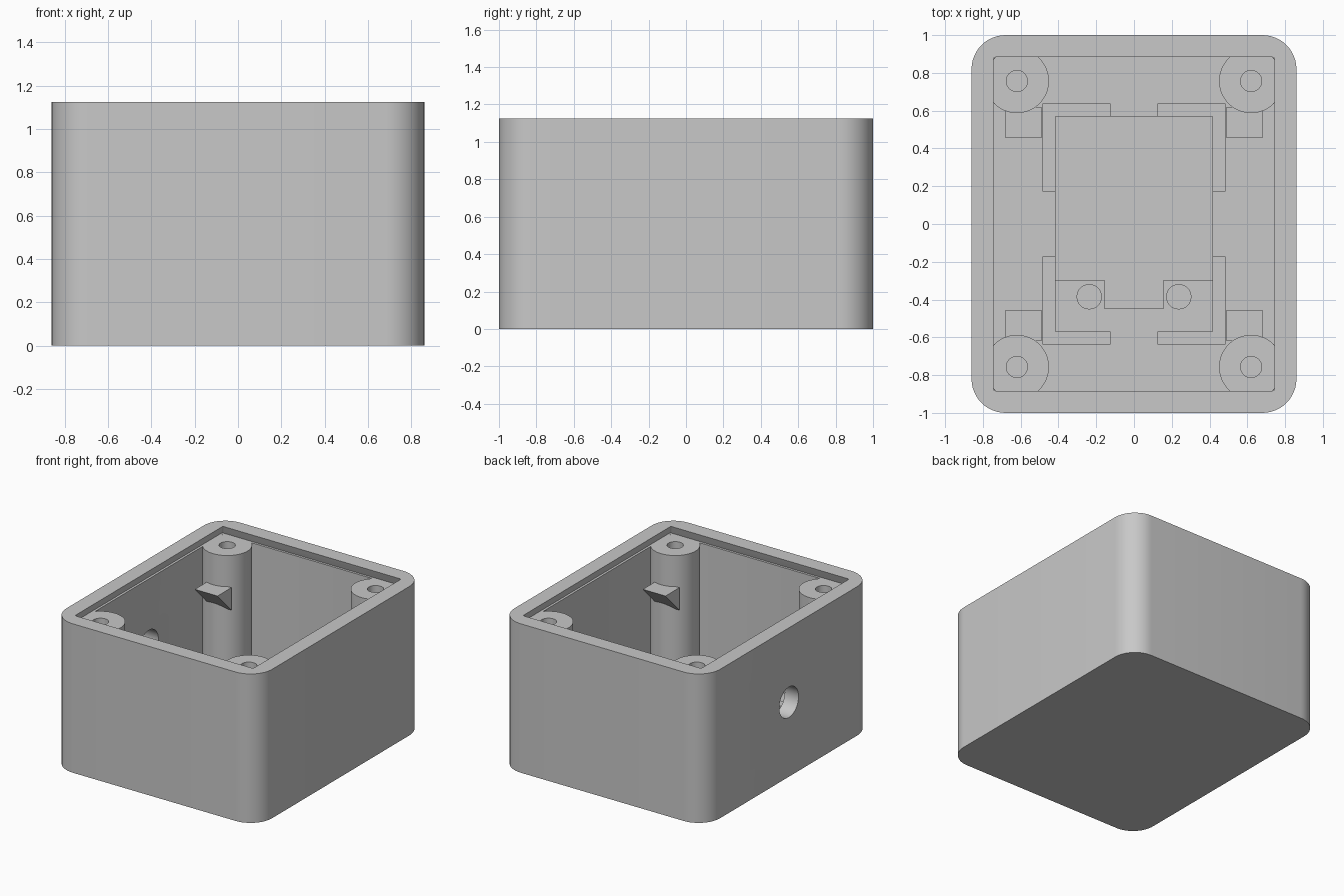
import bpy, bmesh
from math import sin, cos, pi, radians
from mathutils import Vector

cube = bpy.data.objects.get("Cube")
if cube:
    bpy.data.objects.remove(cube, do_unlink=True)

grey = bpy.data.materials.new("plain grey")
grey.use_nodes = True
grey.diffuse_color = (0.58, 0.58, 0.58, 1)
grey.node_tree.nodes["Principled BSDF"].inputs["Base Color"].default_value = grey.diffuse_color

HEIGHT, FLOOR, LEDGE = 1.125, 0.12, 1.065
CAV_X, CAV_Y = 0.745, 0.883
POST_X, POST_Y = 0.62, 0.757
SIGNS = [(sx, sy) for sx in (-1, 1) for sy in (-1, 1)]


def loft(name, bottom, top):
    """Closed solid between two matching loops of points."""
    bm = bmesh.new()
    lo = [bm.verts.new(p) for p in bottom]
    hi = [bm.verts.new(p) for p in top]
    bm.faces.new(lo)
    bm.faces.new(hi)
    for i in range(len(lo)):
        j = (i + 1) % len(lo)
        bm.faces.new((lo[i], lo[j], hi[j], hi[i]))
    bmesh.ops.recalc_face_normals(bm, faces=bm.faces)
    mesh = bpy.data.meshes.new(name)
    bm.to_mesh(mesh)
    bm.free()
    mesh.materials.append(grey)
    obj = bpy.data.objects.new(name, mesh)
    bpy.context.collection.objects.link(obj)
    return obj


def prism(name, outline, z0, z1):
    return loft(name, [(x, y, z0) for x, y in outline], [(x, y, z1) for x, y in outline])


def circle(cx, cy, r, n=48):
    return [(cx + r * cos(2 * pi * i / n), cy + r * sin(2 * pi * i / n)) for i in range(n)]


def rounded_rect(hx, hy, r, n=12):
    pts = []
    for k, (sx, sy) in enumerate([(1, 1), (-1, 1), (-1, -1), (1, -1)]):
        for i in range(n + 1):
            a = pi / 2 * (k + i / n)
            pts.append((sx * (hx - r) + r * cos(a), sy * (hy - r) + r * sin(a)))
    return pts


def cut(obj, cutter):
    mod = obj.modifiers.new("cut", "BOOLEAN")
    mod.operation, mod.solver, mod.object = "DIFFERENCE", "EXACT", cutter
    bpy.context.view_layer.objects.active = obj
    bpy.ops.object.modifier_apply(modifier=mod.name)
    bpy.data.objects.remove(cutter, do_unlink=True)


def smooth(obj):
    bpy.ops.object.select_all(action="DESELECT")
    obj.select_set(True)
    bpy.context.view_layer.objects.active = obj
    bpy.ops.object.shade_smooth_by_angle(angle=radians(30))


# Enclosure shell: rounded block, hollowed out
shell = prism("enclosure_shell", rounded_rect(0.86, 1, 0.18), 0, HEIGHT)
cut(shell, prism("cavity_cutter", rounded_rect(CAV_X, CAV_Y, 0.012, 4), FLOOR, HEIGHT + 0.1))

# Shallow undercut that takes the lid
wide = rounded_rect(CAV_X + 0.018, CAV_Y + 0.018, 0.012, 4)
narrow = rounded_rect(CAV_X - 0.003, CAV_Y - 0.003, 0.012, 4)
cut(shell, loft("lid_groove_cutter", [(x, y, LEDGE) for x, y in wide],
                [(x, y, HEIGHT + 0.01) for x, y in narrow]))

# Cable hole through one side wall
ring = circle(0, HEIGHT / 2, 0.115)
cut(shell, loft("cable_hole_cutter", [(-1, y, z) for y, z in ring], [(-0.6, y, z) for y, z in ring]))
smooth(shell)

for sx, sy in SIGNS:
    side = ("left" if sx > 0 else "right") + ("_back" if sy > 0 else "_front")

    # Screw post with a blind hole
    px, py = sx * POST_X, sy * POST_Y
    post = prism("screw_post_" + side, circle(px, py, 0.17), FLOOR - 0.02, LEDGE)
    cut(post, prism("screw_hole_cutter", circle(px, py, 0.056, 32), 0.55, LEDGE + 0.1))
    smooth(post)

    # Wedge bracket on the post, sloping underneath
    profile = [(0.455, 0.83), (0.62, 0.83), (0.62, 0.66)]
    loft("wedge_bracket_" + side, [(sx * 0.49, sy * y, z) for y, z in profile],
         [(sx * 0.68, sy * y, z) for y, z in profile])

    # L-shaped corner fence for the circuit board
    fence = [(0.485, 0.172), (0.485, 0.638), (0.125, 0.638), (0.125, 0.57), (0.415, 0.57), (0.415, 0.172)]
    prism("board_fence_" + side, [(sx * x, sy * y) for x, y in fence], FLOOR - 0.01, 0.19)

# Raised board platform with a narrow tongue at the front
half = [(0.415, 0.57), (0.415, -0.30), (0.157, -0.30), (0.157, -0.45)]
prism("board_platform", half + [(-x, y) for x, y in reversed(half)], FLOOR - 0.01, 0.155)

# Locating pegs beside the tongue
for sx, side in ((1, "left"), (-1, "right")):
    smooth(prism("locating_peg_" + side, circle(sx * 0.237, -0.385, 0.067, 32), FLOOR - 0.01, 0.19))
